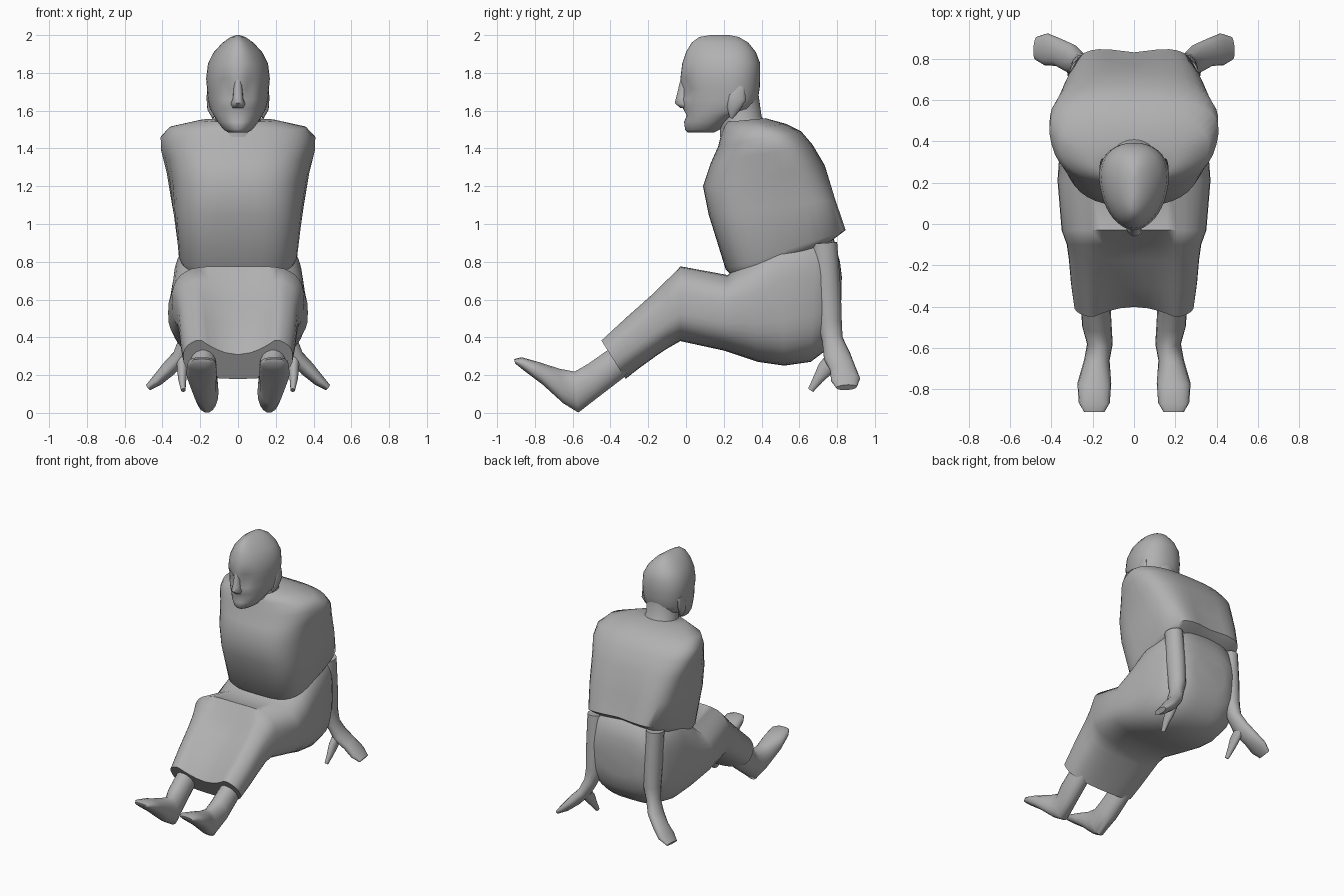
import bpy, bmesh, math
from mathutils import Vector

cube = bpy.data.objects.get("Cube")
if cube:
    bpy.data.objects.remove(cube)

grey = bpy.data.materials.new("clay grey")
grey.use_nodes = True
GREY = (0.44, 0.44, 0.44, 1)
grey.diffuse_color = GREY
grey.node_tree.nodes["Principled BSDF"].inputs["Base Color"].default_value = GREY


def power(v, e):
    return math.copysign(abs(v) ** e, v)


def ring(cx, top, bottom, width, boxy=2.0, dip=0.0, taper=0.0, count=40):
    """Cross-section spanning two (y, z) points, with a half width in x."""
    t, b = Vector((cx, *top)), Vector((cx, *bottom))
    mid, half = (t + b) / 2, (t - b) / 2
    pts = []
    for i in range(count):
        a = math.tau * i / count
        c, s = power(math.cos(a), 2 / boxy), power(math.sin(a), 2 / boxy)
        p = mid + half * s
        p.x += width * c * (1 + taper * s)
        if s > 0:                       # valley between the two legs
            p -= half.normalized() * dip * max(0, 1 - (c / 0.7) ** 2)
        pts.append(p)
    return pts


def tube_rings(path, count=14):
    """Cross-sections square to a path of (point, side radius, thickness)."""
    rings = []
    pts = [Vector(p[0]) for p in path]
    for i, (_, side, thick) in enumerate(path):
        d = (pts[min(i + 1, len(pts) - 1)] - pts[max(i - 1, 0)]).normalized()
        u = (Vector((0, 1, 0)) - d * d.y).normalized()
        v = d.cross(u)
        rings.append([pts[i] + u * side * math.cos(math.tau * k / count)
                      + v * thick * math.sin(math.tau * k / count) for k in range(count)])
    return rings


def loft(name, rings, mirror=False, shape=None):
    bm = bmesh.new()
    loops = [[bm.verts.new(p) for p in r] for r in rings]
    n = len(loops[0])
    for a, b in zip(loops, loops[1:]):
        for i in range(n):
            bm.faces.new((a[i], a[(i + 1) % n], b[(i + 1) % n], b[i]))
    for loop in (loops[0], loops[-1]):
        bm.faces.new(loop)
    if shape:
        for v in bm.verts:
            shape(v.co)
    bmesh.ops.recalc_face_normals(bm, faces=bm.faces)
    if mirror:
        copy = bmesh.ops.duplicate(bm, geom=bm.verts[:] + bm.edges[:] + bm.faces[:])["geom"]
        for v in (g for g in copy if isinstance(g, bmesh.types.BMVert)):
            v.co.x = -v.co.x
        bmesh.ops.reverse_faces(bm, faces=[g for g in copy if isinstance(g, bmesh.types.BMFace)])
    mesh = bpy.data.meshes.new(name)
    bm.to_mesh(mesh)
    bm.free()
    mesh.materials.append(grey)
    obj = bpy.data.objects.new(name, mesh)
    bpy.context.collection.objects.link(obj)
    bpy.ops.object.select_all(action='DESELECT')
    obj.select_set(True)
    bpy.context.view_layer.objects.active = obj
    bpy.ops.object.shade_smooth_by_angle(angle=math.radians(60))


# Lower garment, from the hem over the lap to the broad seat
loft("lower_garment", [
    ring(0, (-.465, .41), (-.32, .18), .29, 2.6, .12),
    ring(0, (-.32, .53), (-.25, .235), .305, 2.8, .07),
    ring(0, (-.18, .65), (-.16, .30), .315, 3, .08),
    ring(0, (-.10, .73), (-.10, .34), .325, 3, .06),
    ring(0, (-.03, .79), (-.03, .38), .35, 3, .015),
    ring(0, (.22, .73), (.20, .33), .37, 2.8),
    ring(0, (.32, .83), (.38, .27), .36, 2.8),
    ring(0, (.50, .95), (.52, .25), .345, 3.2),
    ring(0, (.69, .97), (.66, .27), .325, 3.2),
    ring(0, (.78, .93), (.74, .33), .28, 3),
    ring(0, (.815, .80), (.80, .42), .22, 3),
    ring(0, (.825, .72), (.82, .52), .14, 3),
])


# Upper garment with the sleeves merged into its sides and set towards the back
def hollow_back(co):
    if co.z < 1.25 and co.y > .6:
        co.y -= .035 * max(0, 1 - abs(co.x) / .25)


loft("upper_garment", [
    ring(0, (.80, .92), (.26, .71), .29, 3.4),
    ring(0, (.865, .97), (.21, .76), .315, 3.8),
    ring(0, (.81, 1.13), (.12, 1.05), .345, 3.4, taper=.06),
    ring(0, (.735, 1.31), (.09, 1.20), .365, 3.1, taper=.14),
    ring(0, (.67, 1.42), (.13, 1.32), .39, 2.9, taper=.18),
    ring(0, (.61, 1.49), (.17, 1.41), .40, 2.6, taper=.14),
    ring(0, (.53, 1.53), (.19, 1.49), .36, 2.3, taper=.06),
    ring(0, (.42, 1.56), (.21, 1.54), .20),
], shape=hollow_back)

# Neck
loft("neck", [
    ring(0, (.45, 1.50), (.18, 1.46), .15),
    ring(0, (.40, 1.57), (.18, 1.55), .115),
    ring(0, (.385, 1.68), (.15, 1.62), .12),
])


# Head with hollows pressed in for the eyes and mouth
def face_hollows(co):
    if co.y < .12:
        eye = math.exp(-((abs(co.x) - .06) / .035) ** 2 - ((co.z - 1.715) / .035) ** 2)
        mouth = math.exp(-(co.x / .06) ** 2 - ((co.z - 1.575) / .015) ** 2)
        co.y += .028 * eye + .014 * mouth


head_levels = [  # height, front, back, half width
    (1.485, .01, .15, .05), (1.50, -.005, .18, .075), (1.54, -.01, .22, .105),
    (1.575, -.01, .28, .125), (1.61, -.015, .36, .145), (1.66, -.02, .38, .155),
    (1.715, -.022, .39, .16), (1.77, -.03, .393, .165), (1.85, -.02, .393, .155),
    (1.91, .0, .37, .125), (1.96, .03, .33, .08), (1.99, .07, .28, .038),
    (2.0, .13, .23, .008)]
loft("head", [ring(0, (back, z), (front, z), w, 2.15, taper=.2)
              for z, front, back, w in head_levels], shape=face_hollows)

# Nose
loft("nose", [
    ring(0, (.03, 1.61), (-.03, 1.615), .03, count=12),
    ring(0, (.03, 1.635), (-.06, 1.64), .038, count=12),
    ring(0, (.03, 1.66), (-.052, 1.67), .028, count=12),
    ring(0, (.03, 1.76), (-.028, 1.77), .02, count=12),
])

# Ears
loft("ears", tube_rings([
    ((.12, .24, 1.57), .012, .02), ((.145, .25, 1.61), .035, .018),
    ((.153, .27, 1.67), .05, .014), ((.15, .29, 1.73), .02, .01),
]), mirror=True)

# Lower legs and feet, toes tilted up
loft("legs_and_feet", [
    ring(.19, (-.25, .46), (-.20, .34), .06, count=18),
    ring(.185, (-.42, .33), (-.33, .185), .07, count=18),
    ring(.18, (-.52, .26), (-.46, .085), .072, count=18),
    ring(.165, (-.59, .22), (-.57, .0), .062, count=18),
    ring(.18, (-.67, .235), (-.65, .05), .062, 2.4, count=18),
    ring(.192, (-.78, .27), (-.76, .15), .082, 2.4, count=18),
    ring(.192, (-.87, .295), (-.86, .225), .075, 2.4, count=18),
    ring(.192, (-.91, .285), (-.905, .262), .05, 2.4, count=18),
], mirror=True)

# Forearms running down from the sleeves, and hands spread out behind
loft("arms_and_hands", tube_rings([
    ((.25, .73, .90), .07, .06), ((.245, .745, .65), .075, .065),
    ((.245, .76, .48), .065, .06), ((.265, .775, .39), .055, .048),
    ((.305, .80, .30), .072, .042), ((.365, .83, .235), .068, .042),
    ((.425, .845, .175), .078, .032), ((.475, .85, .135), .055, .018),
]), mirror=True)

# Thumbs reaching forward and down
loft("thumbs", tube_rings([
    ((.30, .80, .31), .045, .03), ((.295, .735, .23), .042, .028),
    ((.295, .70, .18), .028, .022), ((.29, .66, .12), .016, .012),
]), mirror=True)
